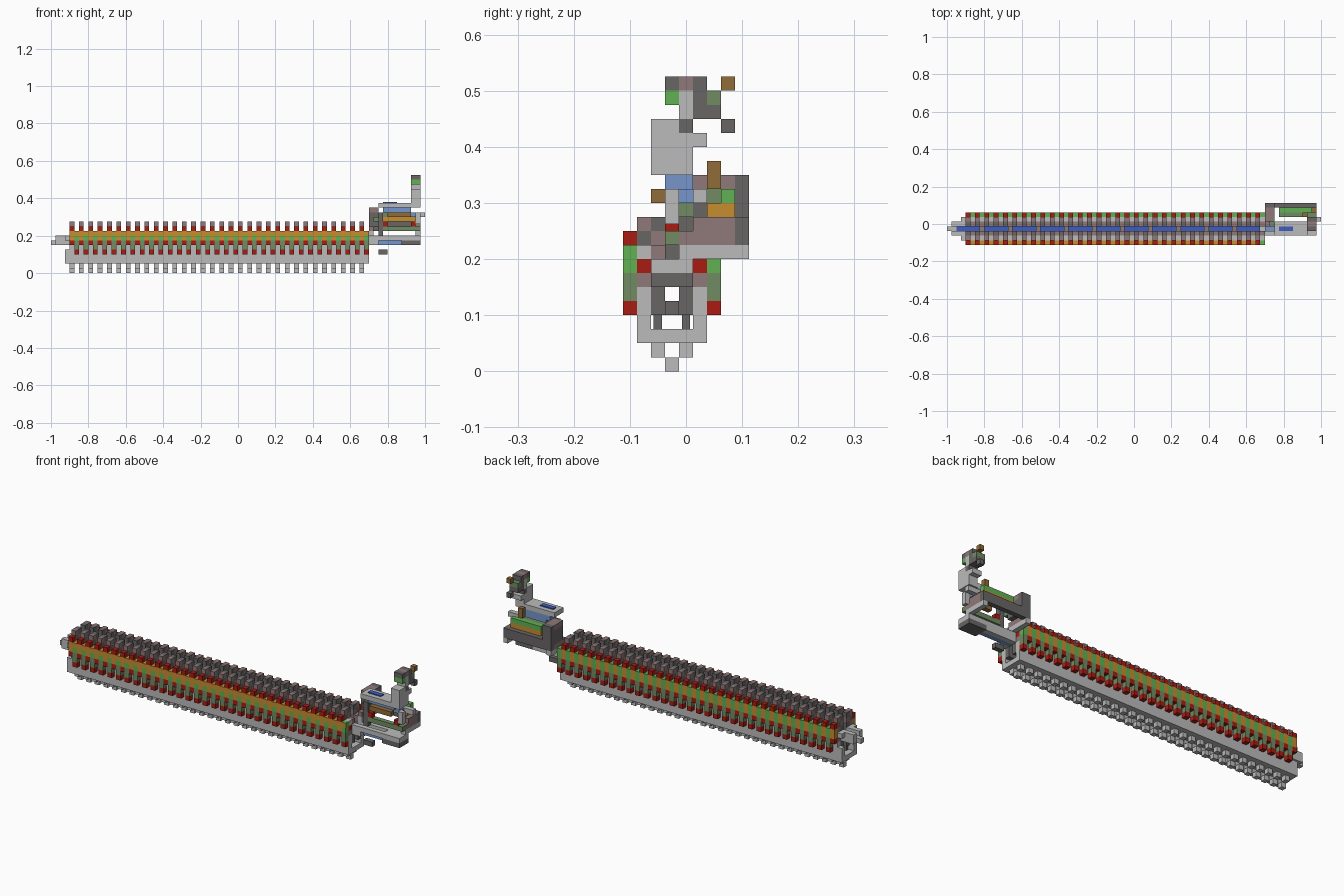
import bpy
import bmesh
from mathutils import Vector

cube = bpy.data.objects.get("Cube")
if cube:
    bpy.data.objects.remove(cube, do_unlink=True)

U = 0.025                             # one block
ORIGIN = Vector((-1, -4.5 * U, 0))
TAIL = 68                             # block column where the tail machine begins


def material(name, r, g, b):
    m = bpy.data.materials.new(name)
    m.use_nodes = True
    m.diffuse_color = (r, g, b, 1)
    m.node_tree.nodes["Principled BSDF"].inputs["Base Color"].default_value = (r, g, b, 1)
    return m


LIGHT = material("light grey", .50, .50, .50)
DARK = material("dark grey", .14, .13, .13)
MAUVE = material("mauve grey", .28, .19, .19)
RED = material("red", .40, .012, .006)
GREEN = material("bright green", .12, .44, .09)
SAGE = material("sage green", .16, .26, .12)
ORANGE = material("orange", .56, .27, .03)
BROWN = material("brown", .28, .15, .04)
BLUE = material("soft blue", .18, .30, .60)
DEEP = material("deep blue", .05, .11, .52)


def box(name, mat, at, size=(1, 1, 1), repeat=1, step=2):
    """Box in block units, optionally repeated along x."""
    mesh = bpy.data.meshes.new(name)
    bm = bmesh.new()
    bmesh.ops.create_cube(bm, size=1)
    for v in bm.verts:
        v.co = ORIGIN + U * Vector(a + s * (c + .5) for a, s, c in zip(at, size, v.co))
    bm.to_mesh(mesh)
    bm.free()
    mesh.materials.append(mat)
    ob = bpy.data.objects.new(name, mesh)
    bpy.context.collection.objects.link(ob)
    if repeat > 1:
        arr = ob.modifiers.new("repeat", 'ARRAY')
        arr.count = repeat
        arr.use_relative_offset = False
        arr.use_constant_offset = True
        arr.constant_offset_displace = (step * U, 0, 0)
    return ob


def tail(name, mat, at, size=(1, 1, 1)):
    return box(name, mat, (at[0] + TAIL, at[1], at[2]), size)


def stack(name, x, y, z, mats, repeat):
    """Vertical stack of coloured blocks, one (material, height) per entry."""
    for mat, h in mats:
        box(name, mat, (x, y, z), (1, 1, h), repeat)
        z += h


N = 32                                # repeated bays
EVEN, ODD = 4, 5                      # first columns of the two alternating sets

# Trough and feet
box("trough_floor", LIGHT, (3, 1, 2), (65, 5, 1))
for y in (1, 5):
    box("trough_wall", LIGHT, (3, y, 3), (65, 1, 2))
for y in (2, 4):
    box("upper_foot", LIGHT, (EVEN, y, 1), repeat=N)
    box("hopper_bowl", DARK, (EVEN, y, 4), (1, 1, 1), N)
    box("hopper_spout", DARK, (EVEN + .2, y + .2, 3), (.6, .6, 1), N)
    box("hopper_bowl", DARK, (ODD, y, 4), (1, 1, 1), N)
box("lower_foot", LIGHT, (EVEN, 3, 0), repeat=N)

# Outer coloured columns, alternating along both sides
for y, cap in ((0, ORANGE), (6, GREEN)):
    stack("outer_column", ODD, y, 4, ((RED, 1), (SAGE, 2), (GREEN, 1), (cap, 1)), N)
    stack("outer_column", EVEN, y, 6, ((RED, 1), (ORANGE, 2), (RED, 1)), N)
box("column_end_cap", GREEN, (67, 0, 8), (1.02, 1, 1.02))

# Inner columns with raised top teeth
for y in (1, 5):
    stack("inner_column", ODD, y, 5, ((LIGHT, 1), (MAUVE, 1), (RED, 1), (LIGHT, 1)), N)
    stack("inner_column", EVEN, y, 5, ((LIGHT, 1), (MAUVE, 3), (DARK, 1), (MAUVE, 1)), N)
for y in (2, 4):
    stack("core_column", ODD, y, 5, ((DARK, 3), (MAUVE, 1)), N)
    stack("core_column", EVEN, y, 5, ((DARK, 4), (MAUVE, 1), (DARK, 1)), N)

# Central channel
box("channel", DEEP, (2, 3, 6), (5, 1, 1), 11, 6)
box("channel_divider", MAUVE, (7, 3, 6), (1, 1, 2), 10, 6)

# Left end
box("end_tip", LIGHT, (0, 3, 6), (2, 1, 1))
for y in (2, 4):
    box("end_rail", LIGHT, (1, y, 6), (3, 1, 2))
for y in (1, 5):
    box("end_post", LIGHT, (3, y, 7), (1, 1, 1))

# Tail: channel and hanging block
tail("tail_channel", BLUE, (0, 3, 6), (7, 1, 1))
tail("channel_entry", LIGHT, (0, 2, 6), (2, 1, 2))
tail("channel_rail", LIGHT, (2, 2, 7), (5, 1, 1))
tail("channel_back", LIGHT, (0, 4, 6), (7, 1, 2))
tail("channel_end", DARK, (7, 2, 6), (4, 3, 1))
tail("channel_end_top", LIGHT, (7, 2, 7), (4, 3, 1))
tail("hanging_block", DARK, (2, 3, 4), (2, 1, 1))

# Tail: lower frame
for x in (0, 10):
    tail("cross_beam", LIGHT, (x, 4, 8), (1, 5, 1))
    tail("cross_beam_top", MAUVE, (x, 4, 9), (1, 4, 1))
tail("frame_back", DARK, (0, 8, 9), (11, 1, 2))
tail("lower_row", SAGE, (3, 3, 9), (8, 1, 1))
for x in (3, 9):
    tail("lower_lamp", RED, (x, 3, 10))
tail("frame_side", MAUVE, (10, 5, 10), (1, 3, 1))
tail("front_post", DARK, (2, 3, 8), (1, 1, 5))
tail("side_post", LIGHT, (10, 3, 10.5), (1, 1, 2.5))

# Tail: middle rows and left pillar
tail("pillar", DARK, (0, 5, 10), (2, 3, 3))
tail("pillar_back", DARK, (0, 8, 11), (2, 1, 3))
tail("pillar_top", MAUVE, (0, 5, 13), (2, 3, 1))
tail("pillar_lamp", SAGE, (1, 4, 11))
tail("orange_row", ORANGE, (3, 6, 11), (7, 2, 1))
tail("green_row", GREEN, (3, 7, 12), (7, 1, 1))
tail("sage_row", SAGE, (3, 6, 12), (5, 1, 1))
tail("front_row", BROWN, (4, 2, 12), (5, 1, 1))
tail("middle_row", BLUE, (4, 4, 12), (6, 1, 1))
tail("brown_block", BROWN, (8, 6, 13), (1, 1, 2))
tail("side_tip", LIGHT, (9, 5, 12), (3, 1, 1))

# Tail: upper plate, riser and head
tail("blue_row", BLUE, (3, 3, 13), (6, 2, 1))
tail("upper_plate", LIGHT, (2, 2, 14), (6, 3, 1))
tail("plate_inlay", DEEP, (3, 3, 15), (3, 1, .2))
tail("riser_foot", LIGHT, (8, 2, 14), (3, 3, 1))
tail("riser", LIGHT, (9, 2, 15), (2, 2, 3))
tail("riser_back", LIGHT, (9, 4, 15), (2, 1, 2))
tail("riser_step", LIGHT, (9, 5, 16), (2, 1, 1))
tail("head_core", LIGHT, (9, 4, 18), (2, 1, 2))
tail("head_neck", DARK, (9, 4, 17), (2, 1, 1))
tail("head_back", DARK, (9, 5, 18), (2, 1, 3))
tail("head_corner", DARK, (9, 6, 18), (2, 1, 1))
tail("head_lamp", SAGE, (9, 6, 19), (2, 1, 1))
tail("head_front", GREEN, (9, 3, 19), (2, 1, 1))
tail("head_cap", DARK, (9, 3, 20), (2, 1, 1))
tail("head_top", MAUVE, (9, 4, 20), (2, 1, 1))
tail("head_brown_block", BROWN, (10, 7, 20))
tail("head_dark_block", DARK, (10, 7, 17))
